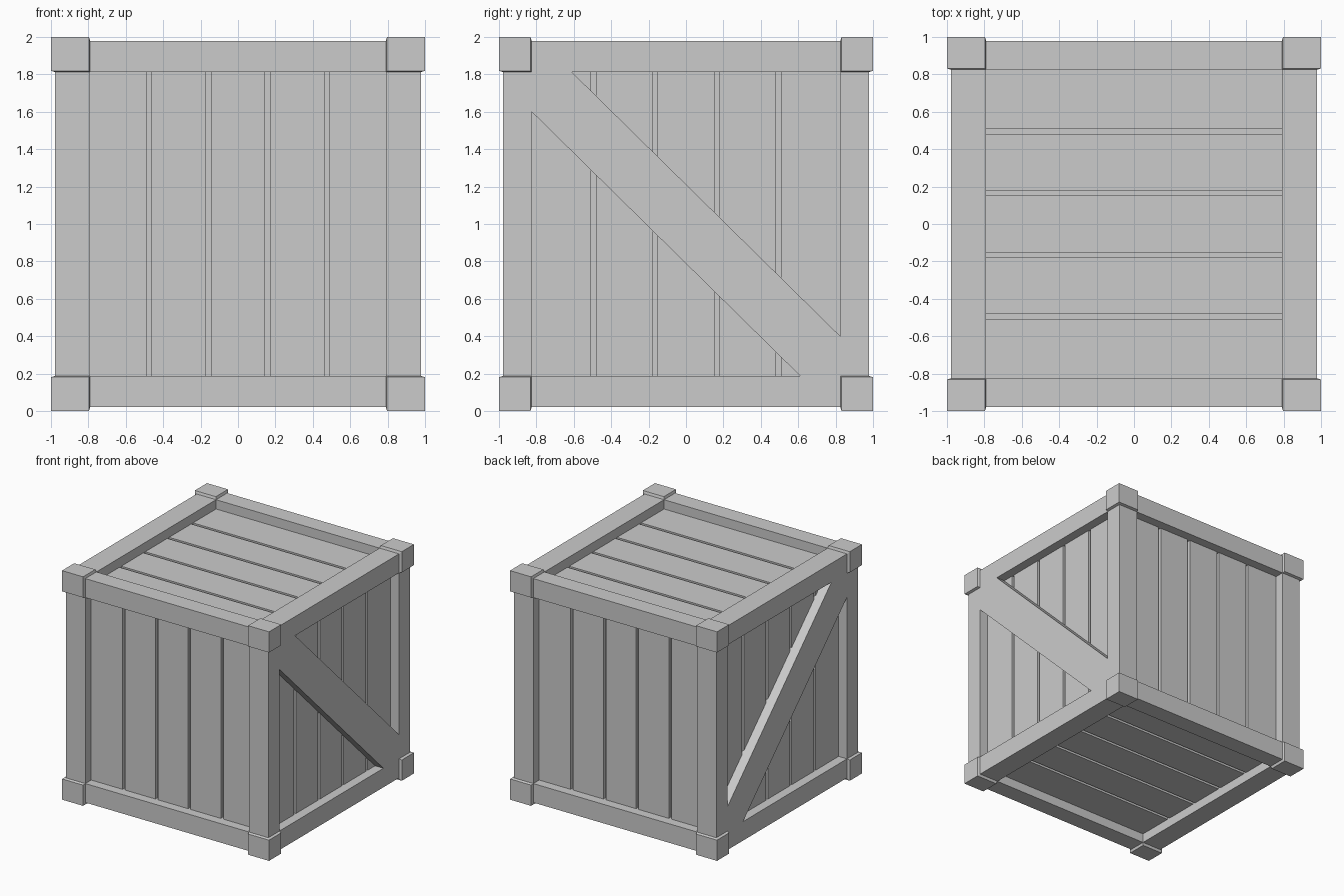
import bpy, bmesh
from mathutils import Vector
from itertools import product

if "Cube" in bpy.data.objects:
    bpy.data.objects.remove(bpy.data.objects["Cube"])

OUT = 0.978                       # outer face of the frame (half size)
INN = Vector((0.79, 0.825, 0.812))  # inner edges of the frame (half size per axis)
PANEL = 0.897                     # outer face of the planks
CORE = 0.867                      # floor of the gaps between planks
GAP = 0.025
MID = Vector((0, 0, 1))


def finish(name, bm):
    bmesh.ops.recalc_face_normals(bm, faces=bm.faces)
    mesh = bpy.data.meshes.new(name)
    bm.to_mesh(mesh)
    bm.free()
    obj = bpy.data.objects.new(name, mesh)
    bpy.context.collection.objects.link(obj)
    return obj


def hull(name, points):
    bm = bmesh.new()
    for p in points:
        bm.verts.new(Vector(p) + MID)
    bmesh.ops.convex_hull(bm, input=bm.verts)
    bmesh.ops.dissolve_limit(bm, angle_limit=0.001, verts=bm.verts, edges=bm.edges)
    return finish(name, bm)


def box(name, spans):
    return hull(name, product(*spans))


def span(s, a, b):
    return (s * a, s * b)


# Solid core behind the planks
box("core", [(-CORE, CORE)] * 3)

# Frame: four beams along each axis
for axis, name in enumerate(("width_rail", "depth_rail", "corner_post")):
    for s, t in product((-1, 1), repeat=2):
        signs = [s, t]
        signs.insert(axis, 0)
        spans = [(-INN[i], INN[i]) if i == axis else span(signs[i], INN[i], OUT)
                 for i in range(3)]
        box(name, spans)

# Corner caps with slightly tapered raised faces
for signs in product((-1, 1), repeat=3):
    pts = list(product(*[span(s, INN[i], OUT) for i, s in enumerate(signs)]))
    pts += product(*[span(s, INN[i] + 0.007, 1) for i, s in enumerate(signs)])
    hull("corner_cap", pts)

# Five planks on every face: (facing axis, axis across the planks)
for face, across, name in ((1, 0, "front_back_plank"), (0, 1, "side_plank"),
                           (2, 1, "top_bottom_plank")):
    along = 3 - face - across
    pitch = 2 * INN[across] / 5
    for side in (-1, 1):
        for k in range(5):
            lo = -INN[across] + k * pitch + (GAP / 2 if k > 0 else 0)
            hi = -INN[across] + (k + 1) * pitch - (GAP / 2 if k < 4 else 0)
            spans = [None] * 3
            spans[face] = span(side, CORE - 0.02, PANEL)
            spans[across] = (lo, hi)
            spans[along] = (-INN[along], INN[along])
            box(name, spans)

# Diagonal braces on both sides, flush with the frame
half = [(-INN.y, 0.6), (-INN.y, INN.z), (-0.61, INN.z)]
profile = half + [(-y, -z) for y, z in half]
for side in (-1, 1):
    hull("diagonal_brace", [(side * x, y, z) for x in (PANEL - 0.01, OUT)
                            for y, z in profile])
